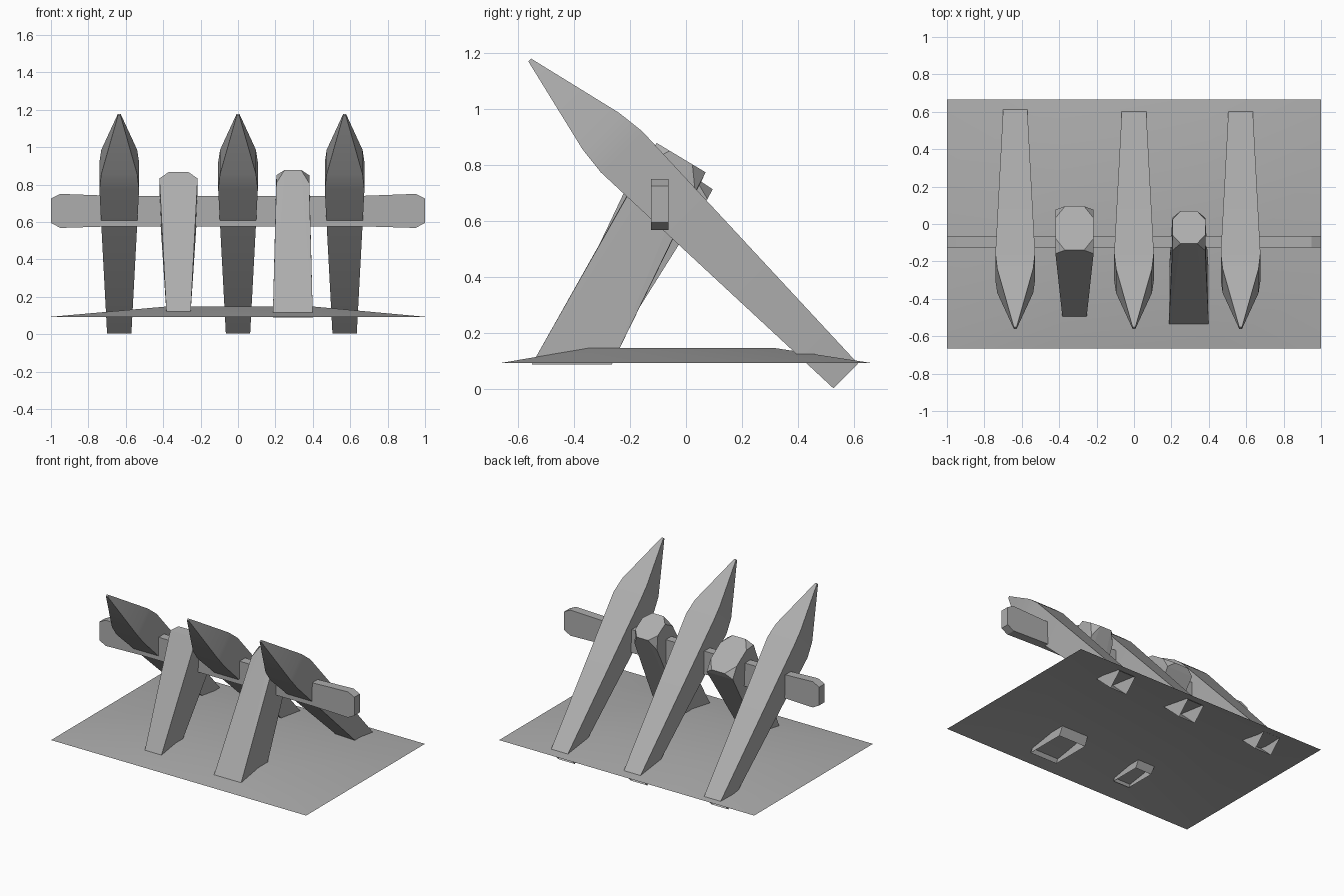
import bpy, bmesh
from mathutils import Vector

if "Cube" in bpy.data.objects:
    bpy.data.objects.remove(bpy.data.objects["Cube"])

grey = bpy.data.materials.new("weathered_grey")
grey.diffuse_color = (0.42, 0.42, 0.42, 1)
grey.use_nodes = True
grey.node_tree.nodes["Principled BSDF"].inputs["Base Color"].default_value = grey.diffuse_color


def make(name, bm, smooth=0.0):
    bmesh.ops.recalc_face_normals(bm, faces=bm.faces)
    me = bpy.data.meshes.new(name)
    bm.to_mesh(me)
    bm.free()
    me.materials.append(grey)
    ob = bpy.data.objects.new(name, me)
    bpy.context.collection.objects.link(ob)
    if smooth:
        bpy.ops.object.select_all(action='DESELECT')
        ob.select_set(True)
        bpy.context.view_layer.objects.active = ob
        bpy.ops.object.shade_smooth_by_angle(angle=smooth)
    return ob


def loft(name, rings, cap_start=True, cap_end=True, smooth=0.0):
    """Skin a list of four-cornered rings."""
    bm = bmesh.new()
    vs = [[bm.verts.new(p) for p in r] for r in rings]
    for a, b in zip(vs, vs[1:]):
        for i in range(4):
            j = (i + 1) % 4
            bm.faces.new((a[i], a[j], b[j], b[i]))
    if cap_start:
        bm.faces.new(vs[0])
    if cap_end:
        bm.faces.new(vs[-1])
    return make(name, bm, smooth)


SQUARE = [(-1, -1), (1, -1), (1, 1), (-1, 1)]

# Low earth mound: single smooth surface, flat on top
bm = bmesh.new()
xs, ys = (-1, -0.38, 0.4, 1), (-0.665, -0.34, 0.31, 0.665)
grid = [[bm.verts.new((x, y, 0.148 if abs(x) < 0.9 and abs(y) < 0.5 else 0.093))
         for x in xs] for y in ys]
for r0, r1 in zip(grid, grid[1:]):
    for i in range(3):
        bm.faces.new((r0[i], r0[i + 1], r1[i + 1], r1[i]))
make("ground_mound", bm, 0.6)

# Sharpened stakes leaning forward at 45 degrees, open at the buried end
axis = Vector((0, -1, 1)).normalized()
normal = Vector((0, 1, 1)).normalized()
for n, x in enumerate((-0.635, 0, 0.57)):
    base = Vector((x, 0.5695, 0.047))
    rings = []
    for t, w, h in ((0, 0.065, 0.062), (1.13, 0.106, 0.104),
                    (1.235, 0.096, 0.092), (1.593, 0.007, 0.007)):
        c = base + axis * t
        rings.append([c + Vector((a * w, 0, 0)) + normal * (b * h) for a, b in SQUARE])
    loft(f"sharpened_stake_{n + 1}", rings, cap_start=False, smooth=0.5)

# Cross beam, slightly thicker towards its chamfered ends
beam = []
for x, z0, z1 in ((-1, 0.595, 0.725), (-0.95, 0.568, 0.75), (-0.68, 0.576, 0.74),
                  (0.68, 0.576, 0.74), (0.95, 0.568, 0.75), (1, 0.595, 0.725)):
    beam.append([(x, -0.125, z0), (x, -0.063, z0), (x, -0.063, z1), (x, -0.125, z1)])
loft("cross_beam", beam)


# Support legs leaning back, corners cut around the slanted top
def leg(name, cx, bottom, top, depth):
    w0, y0, y1, z0 = bottom
    w1, front, back = top
    front, back = Vector((cx, *front)), Vector((cx, *back))
    across = back - front
    down = Vector((0, -0.465, -0.885)) * depth
    bm = bmesh.new()
    foot = [bm.verts.new((cx + s * w0, y, z0)) for s, y in
            ((-1, y0), (1, y0), (1, y1), (-1, y1))]
    for s in (-1, 1):
        side = Vector((s * w1, 0, 0))
        for k, cut in ((0, 0.27), (1, 0.73)):
            p = front + across * k
            bm.verts.new(p + side + down)
            bm.verts.new(p + side * 0.5)
            bm.verts.new(front + across * cut + side)
    bmesh.ops.convex_hull(bm, input=bm.verts[:])
    open_end = [f for f in bm.faces if all(v in foot for v in f.verts)]
    bmesh.ops.delete(bm, geom=open_end, context='FACES_ONLY')
    bmesh.ops.dissolve_limit(bm, angle_limit=0.02, verts=bm.verts[:], edges=bm.edges[:])
    make(name, bm)


leg("support_leg_left", -0.318, (0.064, -0.505, -0.285, 0.102),
    (0.102, (-0.14, 0.868), (0.095, 0.713)), 0.04)
leg("support_leg_right", 0.293, (0.107, -0.55, -0.265, 0.088),
    (0.088, (-0.105, 0.878), (0.07, 0.773)), 0.08)
